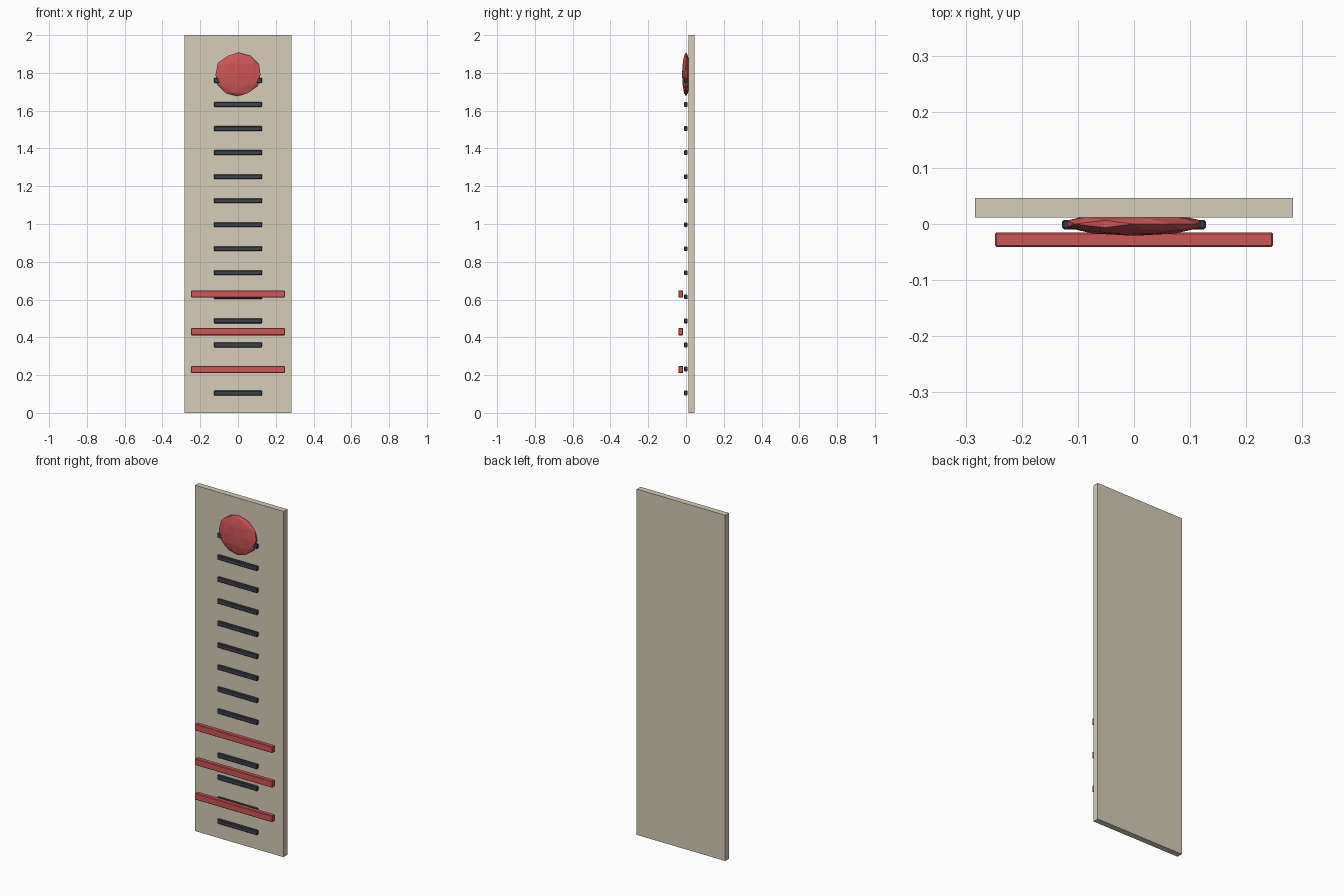
import bpy

if "Cube" in bpy.data.objects:
    bpy.data.objects.remove(bpy.data.objects["Cube"])


def material(name, color):
    m = bpy.data.materials.new(name)
    m.diffuse_color = color
    m.use_nodes = True
    m.node_tree.nodes["Principled BSDF"].inputs["Base Color"].default_value = m.diffuse_color
    return m


tan = material("tan", (0.67, 0.61, 0.48, 1))
dark = material("dark", (0.045, 0.055, 0.07, 1))
red = material("red", (0.62, 0.09, 0.09, 1))


def box(name, center, size, mat, bevel=0.0):
    bpy.ops.mesh.primitive_cube_add(size=1, location=center)
    ob = bpy.context.object
    ob.name = name
    ob.scale = size
    bpy.ops.object.transform_apply(location=False, rotation=False, scale=True)
    ob.data.materials.append(mat)
    if bevel:
        mod = ob.modifiers.new("bevel", 'BEVEL')
        mod.width = bevel
        mod.segments = 1
    return ob


# Back panel
box("back_panel", (0, 0.029, 1.0), (0.566, 0.034, 2.0), tan)

# Evenly spaced dark slats up the panel
for i in range(14):
    box(f"slat_{i + 1}", (0, -0.001, 0.105 + i * 0.1273), (0.256, 0.017, 0.025), dark, 0.003)

# Wider red bars near the bottom
for i in range(3):
    box(f"red_bar_{i + 1}", (0, -0.028, 0.23 + i * 0.2), (0.496, 0.026, 0.038), red, 0.003)

# Flattened faceted disc at the top, sunk into the panel
bpy.ops.mesh.primitive_ico_sphere_add(subdivisions=2, radius=1, location=(0, 0, 1.792))
disc = bpy.context.object
disc.name = "faceted_disc"
disc.scale = (0.125, 0.021, 0.116)
bpy.ops.object.transform_apply(location=False, rotation=False, scale=True)
disc.data.materials.append(red)
